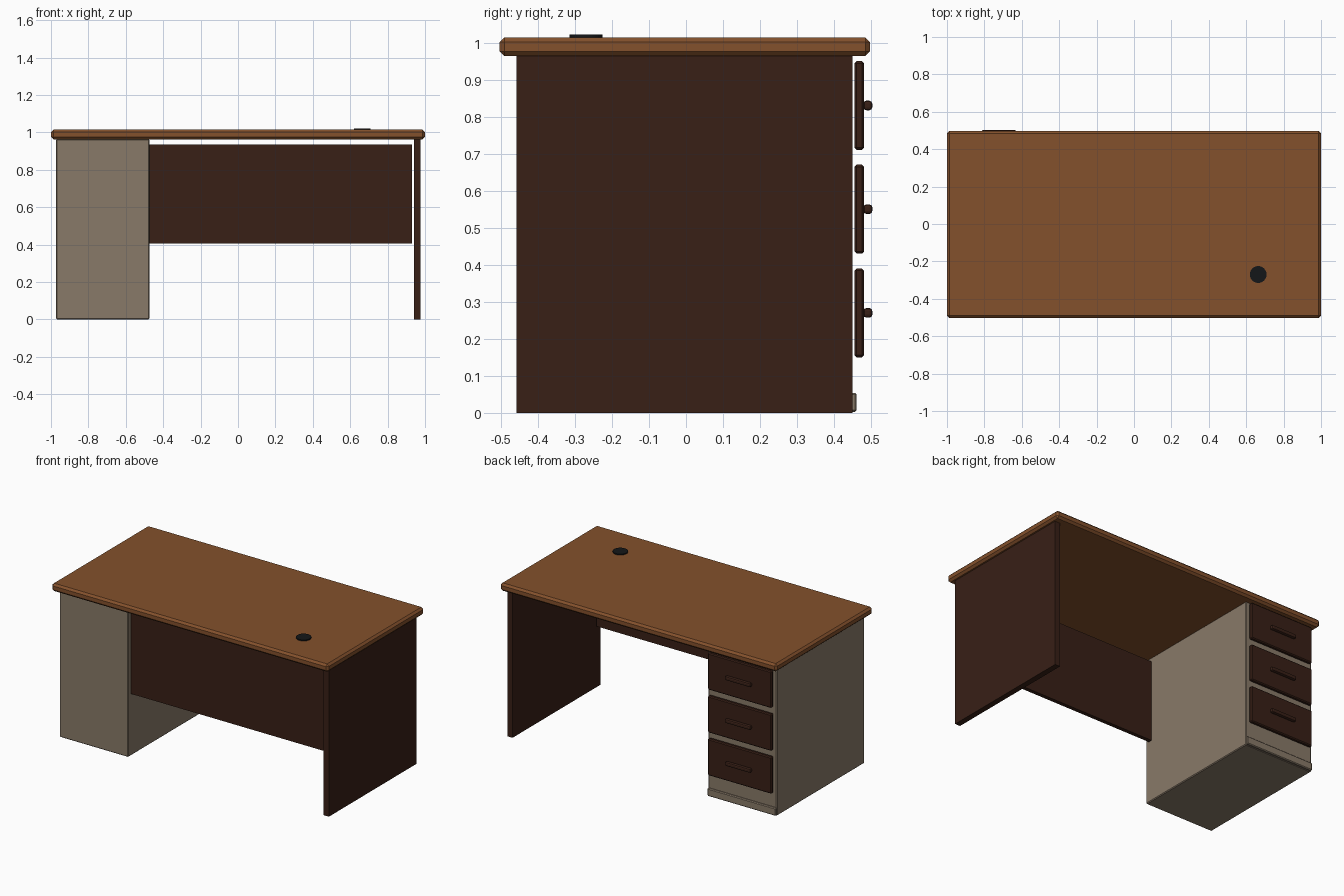
import bpy
import bmesh
from mathutils import Vector

if "Cube" in bpy.data.objects:
    bpy.data.objects.remove(bpy.data.objects["Cube"])


def material(name, rgb):
    m = bpy.data.materials.new(name)
    m.diffuse_color = (*rgb, 1)
    m.use_nodes = True
    m.node_tree.nodes["Principled BSDF"].inputs["Base Color"].default_value = m.diffuse_color
    return m


OAK = material("oak", (0.23, 0.082, 0.025))
DARK = material("dark_wood", (0.04, 0.014, 0.008))
TAUPE = material("taupe", (0.25, 0.195, 0.14))
BLACK = material("black_plastic", (0.007, 0.008, 0.009))


def finish(bm, name, mat):
    mesh = bpy.data.meshes.new(name)
    bm.to_mesh(mesh)
    bm.free()
    mesh.materials.append(mat)
    ob = bpy.data.objects.new(name, mesh)
    bpy.context.collection.objects.link(ob)
    return ob


def box(name, lo, hi, mat, bevel=0, segments=1):
    """Box between two corners, with an optional edge bevel."""
    lo, hi = Vector(lo), Vector(hi)
    bm = bmesh.new()
    bmesh.ops.create_cube(bm, size=1)
    bmesh.ops.scale(bm, vec=hi - lo, verts=bm.verts)
    bmesh.ops.translate(bm, vec=(lo + hi) / 2, verts=bm.verts)
    if bevel:
        bmesh.ops.bevel(bm, geom=bm.edges[:], offset=bevel, segments=segments,
                        profile=0.5, affect='EDGES')
    return finish(bm, name, mat)


# Desk top with chamfered edge
box("desk_top", (-1, -0.503, 0.963), (1, 0.497, 1.014), OAK, 0.013)

# Side leg panel and modesty panel
box("side_leg_panel", (0.94, -0.457, 0), (0.977, 0.449, 0.963), DARK)
box("modesty_panel", (-0.474, -0.43, 0.405), (0.93, -0.405, 0.935), DARK)

# Drawer cabinet and its plinth
box("cabinet", (-0.972, -0.457, 0), (-0.474, 0.449, 0.963), TAUPE, 0.005)
box("cabinet_plinth", (-0.97, 0.44, 0.003), (-0.476, 0.461, 0.054), TAUPE, 0.005)

# Three drawers with bar handles
for i in range(3):
    z = 0.27 + 0.28 * i
    box(f"drawer_front_{i + 1}", (-0.953, 0.455, z - 0.12),
        (-0.493, 0.481, z + 0.12), DARK, 0.006)
    box(f"drawer_handle_{i + 1}", (-0.815, 0.479, z - 0.013),
        (-0.631, 0.503, z + 0.013), DARK, 0.008, 2)

# Cable grommet
bm = bmesh.new()
bmesh.ops.create_cone(bm, cap_ends=True, segments=32, radius1=0.045,
                      radius2=0.045, depth=0.02)
bmesh.ops.translate(bm, vec=(0.664, -0.27, 1.011), verts=bm.verts)
finish(bm, "cable_grommet", BLACK)
